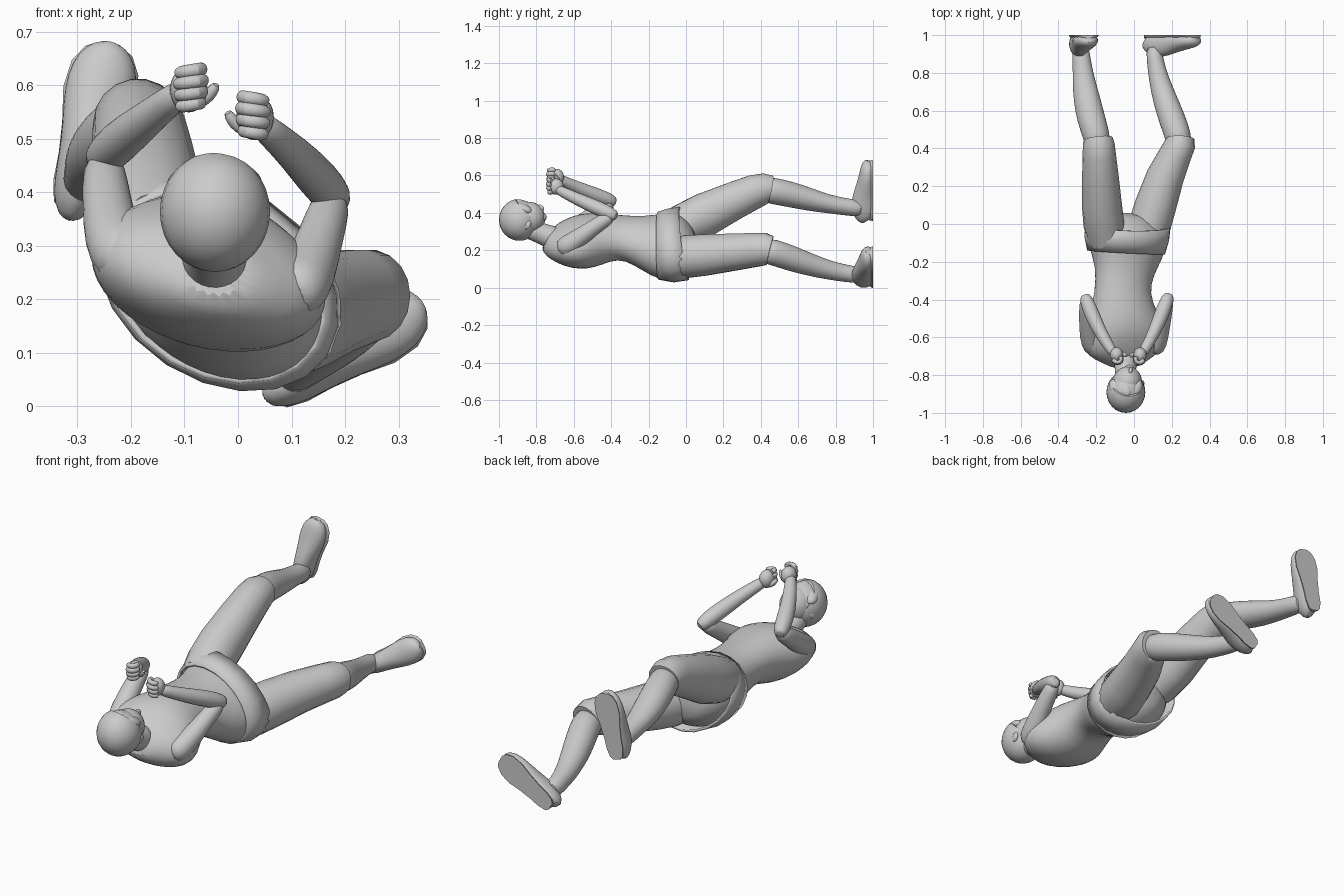
import bpy, bmesh, math
from mathutils import Vector, Matrix


def finish(name, bm, sub=0, angle=50):
    bmesh.ops.recalc_face_normals(bm, faces=bm.faces)
    me = bpy.data.meshes.new(name)
    bm.to_mesh(me)
    bm.free()
    ob = bpy.data.objects.new(name, me)
    bpy.context.collection.objects.link(ob)
    if sub:
        m = ob.modifiers.new("smooth", 'SUBSURF')
        m.levels = m.render_levels = sub
    bpy.ops.object.select_all(action='DESELECT')
    ob.select_set(True)
    bpy.context.view_layer.objects.active = ob
    bpy.ops.object.shade_smooth_by_angle(angle=math.radians(angle))
    return ob


def tube(name, pts, ref=(0, 0, 1), seg=16, sub=1, caps=True, ymax=None):
    """Skin elliptical rings (x, y, z, half width, half height, roll) along a path."""
    bm = bmesh.new()
    cs = [Vector(p[:3]) for p in pts]
    rings = []
    for i, p in enumerate(pts):
        t = (cs[min(i + 1, len(cs) - 1)] - cs[max(i - 1, 0)]).normalized()
        s = t.cross(Vector(ref)).normalized()
        u = s.cross(t)
        a = p[3]
        b = p[4] if len(p) > 4 else a
        r = math.radians(p[5]) if len(p) > 5 else 0
        s, u = s * math.cos(r) - u * math.sin(r), u * math.cos(r) + s * math.sin(r)
        ring = []
        for k in range(seg):
            w = 2 * math.pi * k / seg
            v = cs[i] + s * a * math.cos(w) + u * b * math.sin(w)
            if ymax is not None:
                v.y = min(v.y, ymax)
            ring.append(bm.verts.new(v))
        rings.append(ring)
    for r0, r1 in zip(rings, rings[1:]):
        for k in range(seg):
            n = (k + 1) % seg
            bm.faces.new((r0[k], r0[n], r1[n], r1[k]))
    if caps:
        bm.faces.new(rings[0])
        bm.faces.new(rings[-1])
    return finish(name, bm, sub)


def blob(name, c, size, rot=None, cut=None):
    """Ellipsoid, optionally keeping only the side away from a cutting plane normal."""
    bm = bmesh.new()
    bmesh.ops.create_uvsphere(bm, u_segments=24, v_segments=16, radius=1)
    m = Matrix.Translation(c) @ (rot or Matrix()) @ Matrix.Diagonal((*size, 1))
    bmesh.ops.transform(bm, matrix=m, verts=bm.verts)
    if cut:
        bmesh.ops.bisect_plane(bm, geom=bm.verts[:] + bm.edges[:] + bm.faces[:],
                               plane_co=cut[0], plane_no=cut[1], clear_outer=True)
        bmesh.ops.holes_fill(bm, edges=[e for e in bm.edges if e.is_boundary])
    return finish(name, bm)


# torso, rolled progressively towards the hips
tube("torso", [
    (-.045, -.755, .258, .068, .058, 14), (-.047, -.725, .245, .125, .078, 14),
    (-.052, -.69, .238, .2, .10, 14), (-.055, -.62, .238, .234, .128, 15),
    (-.055, -.55, .246, .224, .145, 15), (-.057, -.47, .262, .182, .14, 17),
    (-.062, -.36, .272, .15, .112, 20), (-.05, -.25, .252, .162, .125, 26),
    (-.04, -.15, .23, .214, .158, 31), (-.035, -.07, .216, .234, .17, 33),
    (-.035, .01, .21, .18, .13, 33), (-.03, .06, .215, .08, .07, 33)], seg=20)

# hip band, leaning back a little
belt = tube("hip_band", [(-.042, -.15, .224, .221, .165, 31), (-.038, -.08, .226, .243, .178, 33),
                         (-.033, -.01, .236, .247, .175, 33)], seg=20, sub=0, caps=False)
sol = belt.modifiers.new("thickness", 'SOLIDIFY')
sol.thickness = .012

# neck
tube("neck", [(-.045, -.86, .325, .06), (-.045, -.79, .298, .056),
              (-.045, -.74, .275, .06), (-.045, -.69, .262, .072)])

# head: skull, face, hair and features
turn = Matrix.Rotation(math.radians(-12), 4, 'Z') @ Matrix.Rotation(math.radians(-45), 4, 'X')
blob("skull", (-.043, -.885, .365), (.095, .105, .102))
blob("face", (-.036, -.84, .372), (.078, .086, .088), turn)
blob("jaw", (-.03, -.805, .362), (.056, .05, .052), turn)
blob("chin", (-.024, -.768, .378), (.026, .024, .022), turn)
blob("nose", (-.018, -.778, .425), (.011, .02, .018), turn)
blob("hair", (-.043, -.89, .363), (.103, .11, .112),
     cut=((-.03, -.845, .405), (.12, .7, .7)))
for i, (x, z, tilt) in enumerate([(-.095, .422, 30), (-.045, .442, 12), (.008, .424, -25)]):
    lock = Matrix.Rotation(math.radians(tilt), 4, 'Z') @ Matrix.Rotation(math.radians(-22), 4, 'X')
    blob(f"fringe_{i}", (x, -.868, z), (.034, .052, .024), lock)
for side, c in (("left", (-.122, -.845, .34)), ("right", (.042, -.85, .335))):
    blob(f"ear_{side}", c, (.012, .02, .026), turn)

# arms: upper arm, forearm and fist
ARMS = {
    "left": dict(
        upper=[(-.19, -.67, .262, .04), (-.215, -.65, .275, .06), (-.234, -.6, .31, .056),
               (-.246, -.5, .385, .046), (-.25, -.42, .44, .042), (-.25, -.395, .458, .026)],
        fore=[(-.262, -.375, .455, .02), (-.255, -.395, .462, .037), (-.225, -.475, .492, .042),
              (-.175, -.58, .533, .035), (-.125, -.66, .572, .028), (-.105, -.69, .588, .026)],
        hand=(-.092, -.692, .592), inward=1),
    "right": dict(
        upper=[(.09, -.67, .205, .04), (.11, -.65, .215, .06), (.13, -.6, .245, .054),
               (.155, -.5, .318, .043), (.171, -.42, .37, .04), (.176, -.395, .388, .026)],
        fore=[(.188, -.37, .378, .02), (.18, -.39, .388, .037), (.15, -.47, .425, .041),
              (.105, -.58, .473, .034), (.06, -.66, .512, .028), (.042, -.69, .528, .026)],
        hand=(.032, -.694, .54), inward=-1)}
for side, d in ARMS.items():
    tube(f"upper_arm_{side}", d["upper"])
    tube(f"forearm_{side}", d["fore"])
    h, w = Vector(d["hand"]), d["inward"]
    blob(f"palm_{side}", h, (.035, .04, .043))
    # curled fingers stacked up the fist
    for i, reach in enumerate((.82, .95, 1, .9)):
        z = -.029 + .021 * i
        pts = [(-.026, -.022), (-.008, -.046), (.018, -.046), (.03, -.026), (.02, -.006)]
        tube(f"finger_{side}_{i}", [(h.x + w * (px * reach), h.y + py * reach,
                                     h.z + z + .15 * px, .0138) for px, py in pts], seg=8)
    thumb = [(.008, .01, -.025, .016), (.03, .006, -.018, .014),
             (.045, -.002, -.004, .012), (.053, -.008, .012, .008)]
    tube(f"thumb_{side}", [(h.x + w * a, h.y + b, h.z + c, r) for a, b, c, r in thumb], seg=10)

# legs: trouser thigh with hard hem, bare calf, flat-soled shoe
LEGS = {
    "left": dict(
        thigh=[(-.14, -.09, .31, .1), (-.16, 0, .345, .108, .112), (-.17, .1, .39, .106, .118),
               (-.178, .25, .462, .097, .103), (-.184, .37, .515, .088, .092),
               (-.187, .425, .53, .084, .083), (-.19, .45, .525, .078, .076)],
        calf=[(-.185, .4, .525, .067), (-.2, .47, .518, .073), (-.228, .56, .498, .076, .07),
              (-.25, .66, .472, .073, .063), (-.266, .76, .447, .06, .05),
              (-.278, .87, .43, .048, .046), (-.284, .95, .42, .047, .046)],
        heel=(-.312, .362), toe=(-.238, .676)),
    "right": dict(
        thigh=[(.05, -.09, .17, .1), (.085, 0, .165, .112, .115), (.115, .1, .175, .11, .112),
               (.165, .25, .19, .1, .101), (.22, .37, .202, .086, .092),
               (.245, .425, .206, .081, .087), (.246, .45, .2, .075, .078)],
        calf=[(.245, .4, .2, .067), (.233, .47, .19, .072), (.2, .56, .157, .072, .07),
              (.164, .66, .124, .066, .062), (.133, .76, .094, .055, .052),
              (.11, .87, .073, .044, .046), (.105, .95, .065, .043, .045)],
        heel=(.062, .022), toe=(.342, .19))}
SHOE = [(0, .02, .06), (.04, .036, .09), (.16, .046, .118), (.32, .048, .118), (.5, .055, .1),
        (.7, .068, .08), (.86, .064, .07), (.96, .045, .058), (1, .022, .042)]
for side, d in LEGS.items():
    tube(f"thigh_{side}", d["thigh"], sub=0, seg=18)
    tube(f"calf_{side}", d["calf"])
    a, b = Vector(d["heel"]), Vector(d["toe"])
    pts = []
    for t, w, hgt in SHOE:
        p = a.lerp(b, t)
        pts.append((p.x, 1 - .4 * hgt, p.y, w, .6 * hgt))
    # flat-bottomed: the lower part of every ring is clamped to the sole plane
    tube(f"shoe_{side}", pts, ref=(0, 1, 0), ymax=1.0)
    tube(f"sole_{side}", [(p[0], 1, p[2], p[3], .022) for p in pts], ref=(0, 1, 0), sub=0, ymax=1.0)
